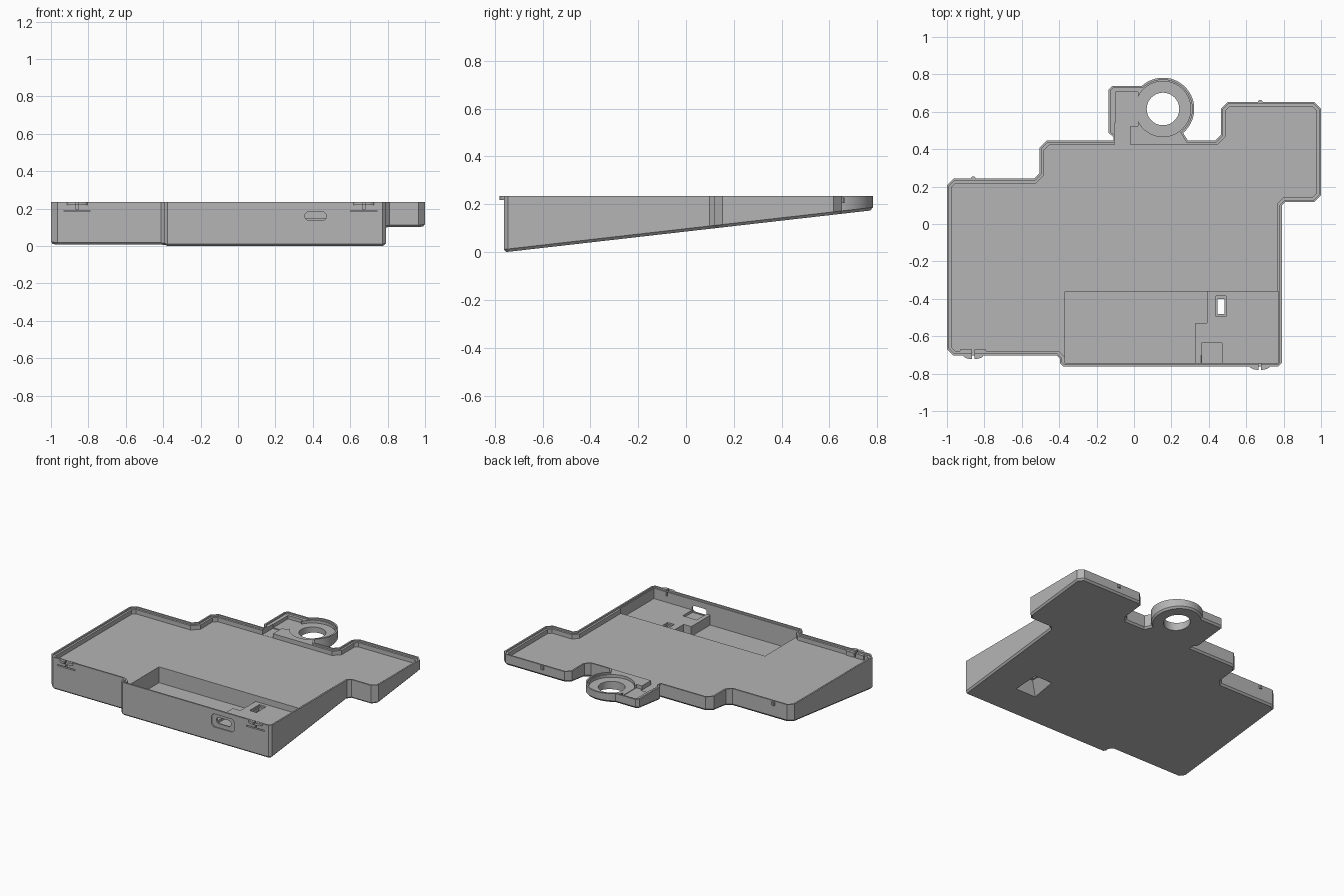
import bpy, bmesh, math
from mathutils import Vector

if "Cube" in bpy.data.objects:
    bpy.data.objects.remove(bpy.data.objects["Cube"], do_unlink=True)

TOP, FLOOR = 0.235, 0.193

grey = bpy.data.materials.new("plain grey")
grey.use_nodes = True
tone = (0.46, 0.46, 0.46, 1)
grey.diffuse_color = tone
grey.node_tree.nodes["Principled BSDF"].inputs["Base Color"].default_value = tone


def slope(y):
    return 0.086 + 0.114 * y


def chamfer(corners):
    """Cut each (x, y, size) corner with a straight edge; size 0 stays a point."""
    pts = []
    for i, (x, y, size) in enumerate(corners):
        p = Vector((x, y))
        if not size:
            pts.append(p)
            continue
        for q in (corners[i - 1], corners[(i + 1) % len(corners)]):
            pts.append(p + (Vector(q[:2]) - p).normalized() * size)
    return pts


def inset(pts, d):
    """Offset a counter-clockwise outline inwards."""
    out = []
    for i, p in enumerate(pts):
        a = (p - pts[i - 1]).normalized()
        b = (pts[(i + 1) % len(pts)] - p).normalized()
        na, nb = Vector((-a.y, a.x)), Vector((-b.y, b.x))
        out.append(p + (na + nb) * d / (1 + na.dot(nb)))
    return out


def circle(x, y, r, n=64):
    return [Vector((x + r * math.cos(2 * math.pi * i / n),
                    y + r * math.sin(2 * math.pi * i / n))) for i in range(n)]


def rect(x0, x1, y0, y1):
    return [Vector(p) for p in ((x0, y0), (x1, y0), (x1, y1), (x0, y1))]


def loft(name, layers):
    """Solid through matching rings of 3D points, lowest first."""
    bm = bmesh.new()
    rings = [[bm.verts.new(p) for p in layer] for layer in layers]
    n = len(rings[0])
    bm.faces.new(rings[0][::-1])
    bm.faces.new(rings[-1])
    for low, high in zip(rings, rings[1:]):
        for i in range(n):
            j = (i + 1) % n
            bm.faces.new((low[i], low[j], high[j], high[i]))
    bmesh.ops.recalc_face_normals(bm, faces=bm.faces)
    mesh = bpy.data.meshes.new(name)
    bm.to_mesh(mesh)
    bm.free()
    mesh.materials.append(grey)
    obj = bpy.data.objects.new(name, mesh)
    bpy.context.scene.collection.objects.link(obj)
    return obj


def prism(name, pts, z0, z1):
    return loft(name, [[(p.x, p.y, z) for p in pts] for z in (z0, z1)])


def cut(obj, tool):
    mod = obj.modifiers.new("cut", "BOOLEAN")
    mod.object, mod.operation, mod.solver = tool, "DIFFERENCE", "EXACT"
    graph = bpy.context.evaluated_depsgraph_get()
    mesh = bpy.data.meshes.new_from_object(obj.evaluated_get(graph))
    obj.modifiers.clear()
    obj.data = mesh
    bpy.data.objects.remove(tool, do_unlink=True)


# Stepped outline, with the ring mount and side box on its back edge
ring_x, ring_y, ring_r = 0.155, 0.615, 0.167
front = [(-1, -.704, .035), (-.395, -.704, .018), (-.395, -.762, .018),
         (.79, -.762, .018), (.79, .118, .02), (1, .118, .035),
         (1, .652, .035), (.465, .652, .035), (.465, .447, .03)]
back = [(-.505, .447, .04), (-.505, .242, .03), (-1, .242, .035)]
arc = [math.radians(-50 + 183 * i / 40) for i in range(41)]
mount = [(.288, .447, 0), (.27, .475, 0)]
mount += [(ring_x + ring_r * math.cos(a), ring_y + ring_r * math.sin(a), 0) for a in arc]
mount += [(-.137, .737, .02), (-.137, .488, 0), (-.11, .465, 0), (-.11, .447, 0)]
tray = chamfer(front + back)
outline = chamfer(front + mount + back)

# Main body: flat top, sloped base with a chamfered lower edge
foot = inset(outline, 0.011)
case = loft("tray_case", [[(p.x, p.y, slope(p.y)) for p in foot],
                          [(p.x, p.y, slope(p.y) + 0.012) for p in outline],
                          [(p.x, p.y, TOP) for p in outline]])

for cutter in (
    # Tray cavity and stepped lip
    prism("cavity", inset(tray, 0.025), FLOOR, 0.3),
    prism("lip_step", inset(outline, 0.011), 0.224, 0.305),
    # Ring recess, opening, side pocket and cable channel
    prism("ring_recess", circle(ring_x, ring_y, 0.148), 0.204, 0.31),
    prism("ring_hole", circle(ring_x, ring_y, 0.087), 0, 0.315),
    prism("side_pocket", rect(-.1, .022, .525, .705), 0.2, 0.32),
    prism("channel", rect(-.104, -.02, .4, .54), FLOOR + .001, 0.33),
    # Deep pocket, raised shelf and connector seat
    prism("deep_pocket", [Vector(p) for p in (
        (-.37, -.743), (.33, -.743), (.33, -.53), (.39, -.53), (.39, -.36), (-.37, -.36))],
        0.08, 0.25),
    prism("shelf", rect(.32, .773, -.743, -.36), 0.15, 0.26),
    prism("connector_seat", rect(.36, .47, -.745, -.635), 0.132, 0.27),
    # Button opening with a funnel underneath
    prism("button_recess", rect(.438, .492, -.495, -.385), 0.138, 0.28),
    prism("button_hole", rect(.447, .483, -.48, -.4), 0.02, 0.29),
    loft("button_funnel", [[(p.x, p.y, -0.02) for p in rect(.36, .57, -.55, -.33)],
                           [(p.x, p.y, 0.115) for p in rect(.435, .495, -.5, -.38)]]),
):
    cut(case, cutter)


def port(name, x0, x1, z0, z1, corner, y0, y1):
    """Front-to-back cutter with clipped corners."""
    pts = chamfer([(x0, z0, corner), (x1, z0, corner), (x1, z1, corner), (x0, z1, corner)])
    return loft(name, [[(p.x, y, p.y) for p in pts] for y in (y0, y1)])


# Connector port in the front wall
cut(case, port("port_recess", .325, .505, .11, .202, .017, -.8, -.754))
cut(case, port("port_hole", .357, .473, .138, .182, .014, -.81, -.7))

# Front snap clips: slots in the wall with a split half-round catch
for side, x, y, depth in (("right", -.86, -.704, .018), ("left", .672, -.762, .018)):
    cut(case, prism("slot", rect(x - .07, x + .07, y - .02, y + .018), .183, .191))
    cut(case, prism("slit", rect(x - .006, x + .006, y - .02, y + .035), .194, .3))
    for part, sign in (("inner", 1), ("outer", -1)):
        half = [Vector((x + sign * (.006 + .049 * math.sin(t * math.pi / 16)),
                        y + .004 - (depth + .004) * math.cos(t * math.pi / 16)))
                for t in range(9)]
        half.append(Vector((x + sign * .006, y + .004)))
        prism(f"{side}_{part}_catch", half, .218, .234)

# Thickened wall behind the right clip
for part, x0, x1 in (("outer", -.93, -.866), ("inner", -.854, -.79)):
    prism(f"right_{part}_backing", rect(x0, x1, -.69, -.671), FLOOR - .002, .2235)

# Small ribs on the back walls
for side, x, y in (("right", -.86, .242), ("left", .675, .652)):
    prism(f"{side}_back_rib", chamfer([(x - .012, y - .006, .002), (x + .012, y - .006, .002),
                                       (x + .012, y + .011, .006), (x - .012, y + .011, .006)]),
          .205, .228)

# Keep flat walls crisp and round walls smooth
bpy.ops.object.select_all(action="DESELECT")
case.select_set(True)
bpy.context.view_layer.objects.active = case
bpy.ops.object.shade_smooth_by_angle(angle=math.radians(20))
